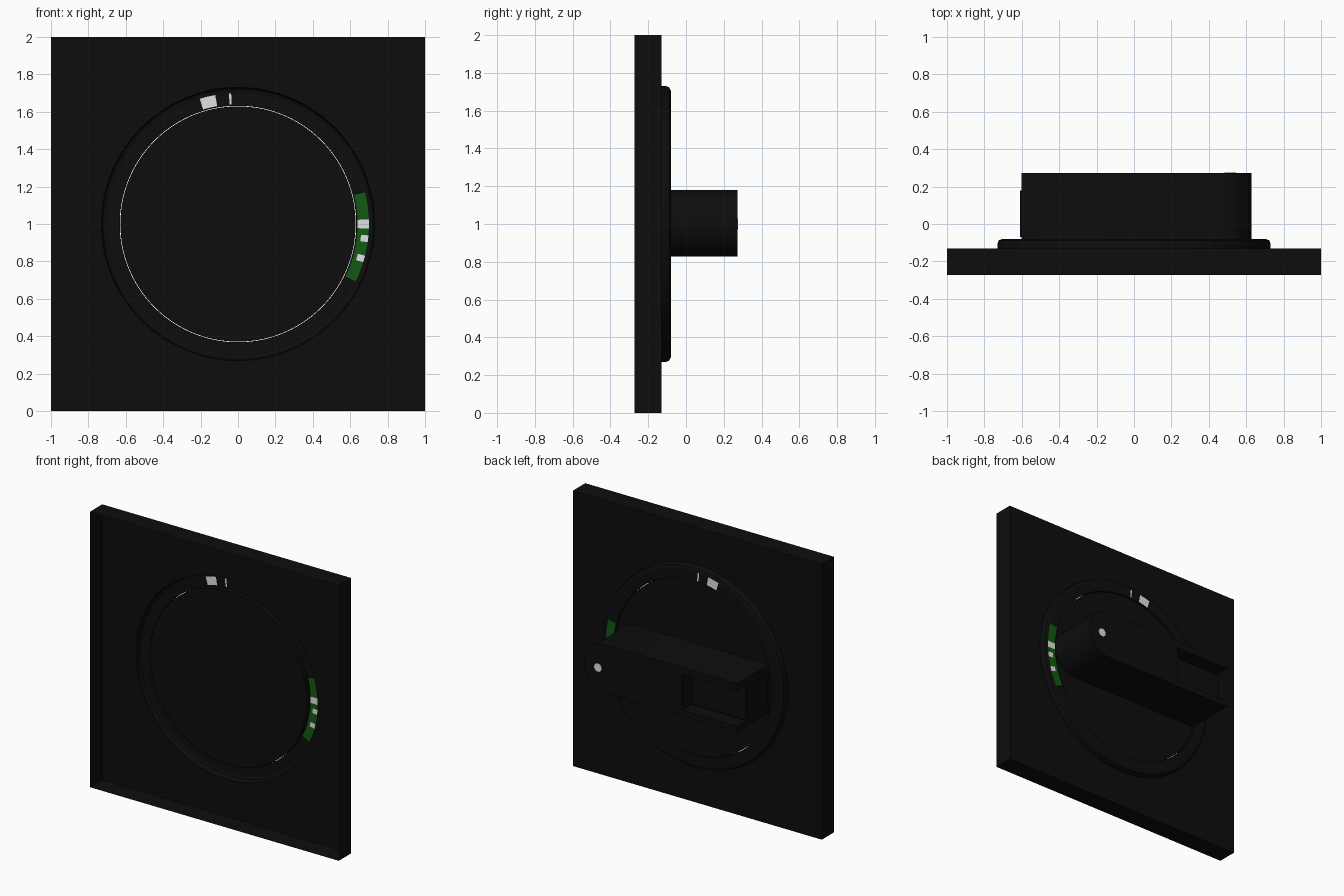
import bpy, bmesh, math
from math import cos, sin, pi, radians

if "Cube" in bpy.data.objects:
    bpy.data.objects.remove(bpy.data.objects["Cube"])

def mat(name, c):
    m = bpy.data.materials.new(name)
    m.diffuse_color = (*c, 1)
    m.use_nodes = True
    m.node_tree.nodes["Principled BSDF"].inputs["Base Color"].default_value = m.diffuse_color
    return m

BLACK = mat("black plastic", (0.004, 0.004, 0.004))
GREEN = mat("green label", (0.006, 0.1, 0.006))
WHITE = mat("white print", (0.75, 0.75, 0.75))

def finish(bm, name, mats, smooth=True, recalc=False):
    if recalc:
        bmesh.ops.recalc_face_normals(bm, faces=bm.faces)
    me = bpy.data.meshes.new(name)
    bm.to_mesh(me)
    bm.free()
    ob = bpy.data.objects.new(name, me)
    bpy.context.collection.objects.link(ob)
    for m in mats:
        me.materials.append(m)
    if smooth:
        bpy.ops.object.select_all(action='DESELECT')
        ob.select_set(True)
        bpy.context.view_layer.objects.active = ob
        bpy.ops.object.shade_smooth_by_angle(angle=radians(35))
    return ob

def strip(bm, outer, inner):
    """Quads between two closed rings, facing +y."""
    n = len(outer)
    return [bm.faces.new((outer[j], inner[j], inner[(j + 1) % n], outer[(j + 1) % n]))
            for j in range(n)]

def circle(bm, r, y, n):
    return [bm.verts.new((r * cos(2 * pi * j / n), y, 1 + r * sin(2 * pi * j / n))) for j in range(n)]

def prism(name, pts, y0, y1, m, smooth=True):
    bm = bmesh.new()
    a = [bm.verts.new((x, y0, z)) for x, z in pts]
    b = [bm.verts.new((x, y1, z)) for x, z in pts]
    bm.faces.new(a)
    bm.faces.new(b[::-1])
    for j in range(len(pts)):
        k = (j + 1) % len(pts)
        bm.faces.new((a[j], b[j], b[k], a[k]))
    return finish(bm, name, [m], smooth, True)

def box(name, x0, x1, y0, y1, z0, z1, m):
    return prism(name, [(x0, z0), (x1, z0), (x1, z1), (x0, z1)], y0, y1, m, False)

# Square plate: open-backed shell with a round hole
N = 120
bm = bmesh.new()
def square(y):
    out = []
    for j in range(N):
        c, s = cos(2 * pi * j / N), sin(2 * pi * j / N)
        k = 1 / max(abs(c), abs(s))
        out.append(bm.verts.new((c * k, y, 1 + s * k)))
    return out
face_edge = square(-0.13)
strip(bm, square(-0.272), face_edge)
strip(bm, face_edge, circle(bm, 0.73, -0.13, N))
finish(bm, "plate_shell", [BLACK])

# Raised ring with label areas coloured by angle
profile = [(0.73, -0.13), (0.73, -0.105), (0.723, -0.088), (0.705, -0.08),
           (0.70, -0.08), (0.68, -0.08), (0.66, -0.08), (0.64, -0.08), (0.632, -0.08), (0.632, -0.11)]
NR = 360
bm = bmesh.new()
rings = [circle(bm, r, y, NR) for r, y in profile]
white_spans = [(100, 107, 4, 6), (93, 94, 4, 6), (-2, 2, 4, 6), (-8, -5, 4, 5),
               (-17, -14, 4, 5)]
for i in range(len(rings) - 1):
    for j, f in enumerate(strip(bm, rings[i], rings[i + 1])):
        a = j if j < 180 else j - 360
        if 4 <= i <= 6 and -26 <= a < 14:
            f.material_index = 1
        if any(lo <= a < hi and p <= i <= q for lo, hi, p, q in white_spans):
            f.material_index = 2
finish(bm, "label_ring", [BLACK, GREEN, WHITE])

# Turning disc
prism("turning_disc", [(0.629 * cos(2 * pi * j / N), 1 + 0.629 * sin(2 * pi * j / N)) for j in range(N)],
      -0.11, -0.09, BLACK)

# Grip bar: rounded at the pointer end, flat at the other
R, CX = 0.176, 0.452
arc = [(CX + R * cos(radians(t)), 1.004 + R * sin(radians(t))) for t in range(-90, 91, 6)]
grip = prism("grip_bar", [(-0.602, 0.828)] + arc + [(-0.602, 1.18)], -0.1, 0.273, BLACK)

# Notch in the grip, open at the flat end
cutter = box("notch_cutter", -0.8, -0.16, 0.165, 0.5, 0.87, 1.13, BLACK)
cutter.hide_render = True
cutter.hide_viewport = True
mod = grip.modifiers.new("notch", 'BOOLEAN')
mod.operation = 'DIFFERENCE'
mod.solver = 'EXACT'
mod.object = cutter

# Locking tab inside the notch
box("lock_tab", -0.61, -0.18, -0.07, 0.18, 0.883, 1.117, BLACK)

# White pointer dot
prism("pointer_dot", [(0.515 + 0.03 * cos(2 * pi * j / 24), 1 + 0.03 * sin(2 * pi * j / 24)) for j in range(24)],
      0.27, 0.276, WHITE)
